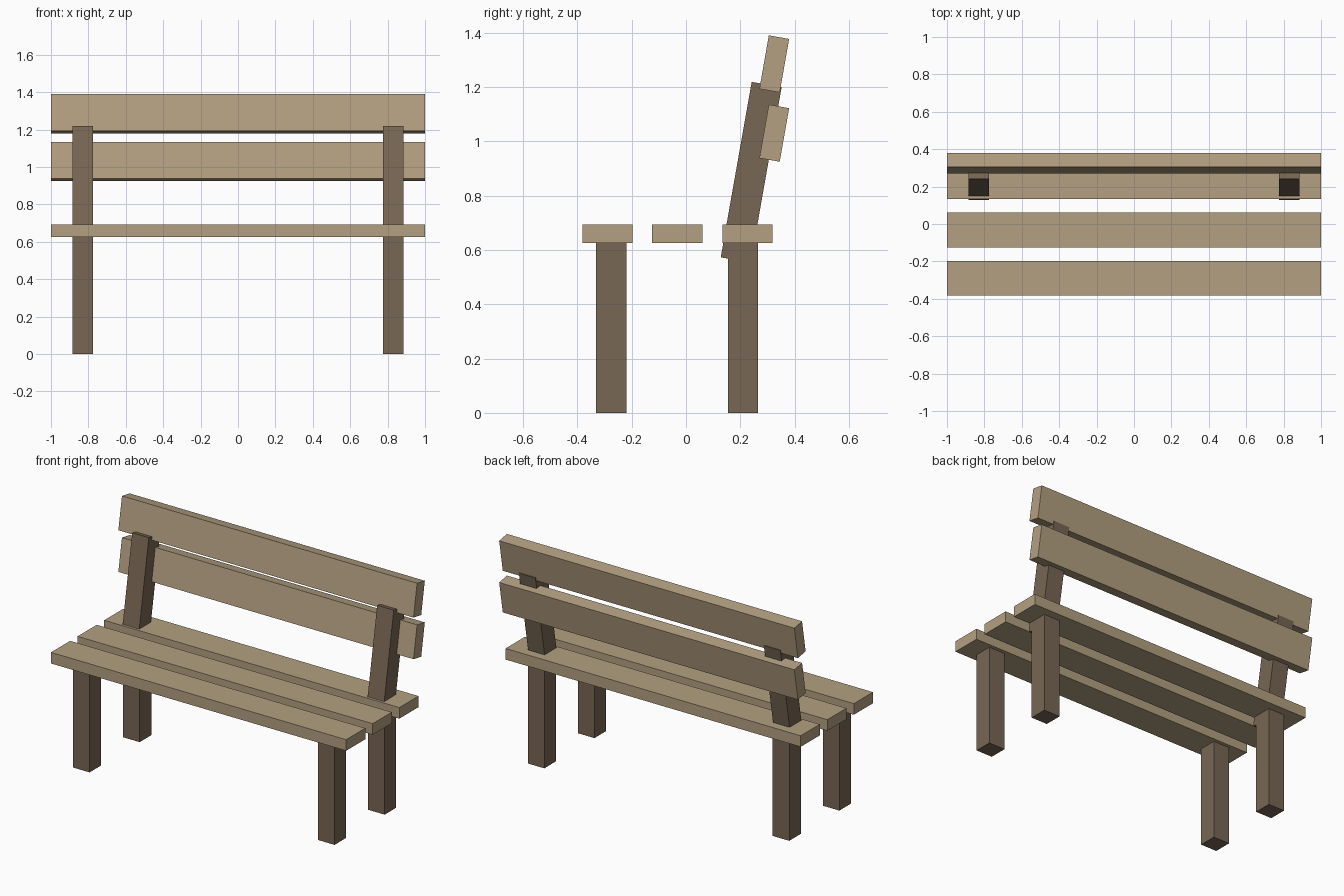
import bpy
from math import radians

if "Cube" in bpy.data.objects:
    bpy.data.objects.remove(bpy.data.objects["Cube"])


def material(name, color):
    m = bpy.data.materials.new(name)
    m.diffuse_color = (*color, 1)
    m.use_nodes = True
    m.node_tree.nodes["Principled BSDF"].inputs["Base Color"].default_value = m.diffuse_color
    return m


light_wood = material("light_wood", (0.45, 0.35, 0.22))
dark_wood = material("dark_wood", (0.19, 0.135, 0.09))


def beam(name, center, size, mat, tilt=0):
    """Box beam, leaning back (+y) by tilt degrees."""
    bpy.ops.mesh.primitive_cube_add(size=1, location=center,
                                    rotation=(radians(-tilt), 0, 0))
    ob = bpy.context.object
    ob.name = name
    ob.scale = size
    ob.data.materials.append(mat)
    return ob


LEG = 0.112          # square section of legs and posts
SEAT_BOTTOM = 0.626
SEAT_THICK = 0.068
LEAN = 10            # backrest lean in degrees

# Seat planks
for i, y in enumerate((-0.289, -0.032, 0.226)):
    beam(f"seat_plank_{i + 1}", (0, y, SEAT_BOTTOM + SEAT_THICK / 2),
         (2, 0.185, SEAT_THICK), light_wood)

# Legs and leaning back posts, one set per side
for side, x in (("left", -0.83), ("right", 0.83)):
    for end, y in (("front", -0.275), ("rear", 0.21)):
        beam(f"{end}_leg_{side}", (x, y, SEAT_BOTTOM / 2),
             (LEG, LEG, SEAT_BOTTOM), dark_wood)
    beam(f"back_post_{side}", (x, 0.24, 0.886), (LEG, LEG, 0.656),
         dark_wood, LEAN)

# Backrest slats, set partly into the posts
for name, z in (("lower", 1.03), ("upper", 1.285)):
    beam(f"back_slat_{name}", (0, 0.325, z), (2, 0.076, 0.2),
         light_wood, LEAN)
